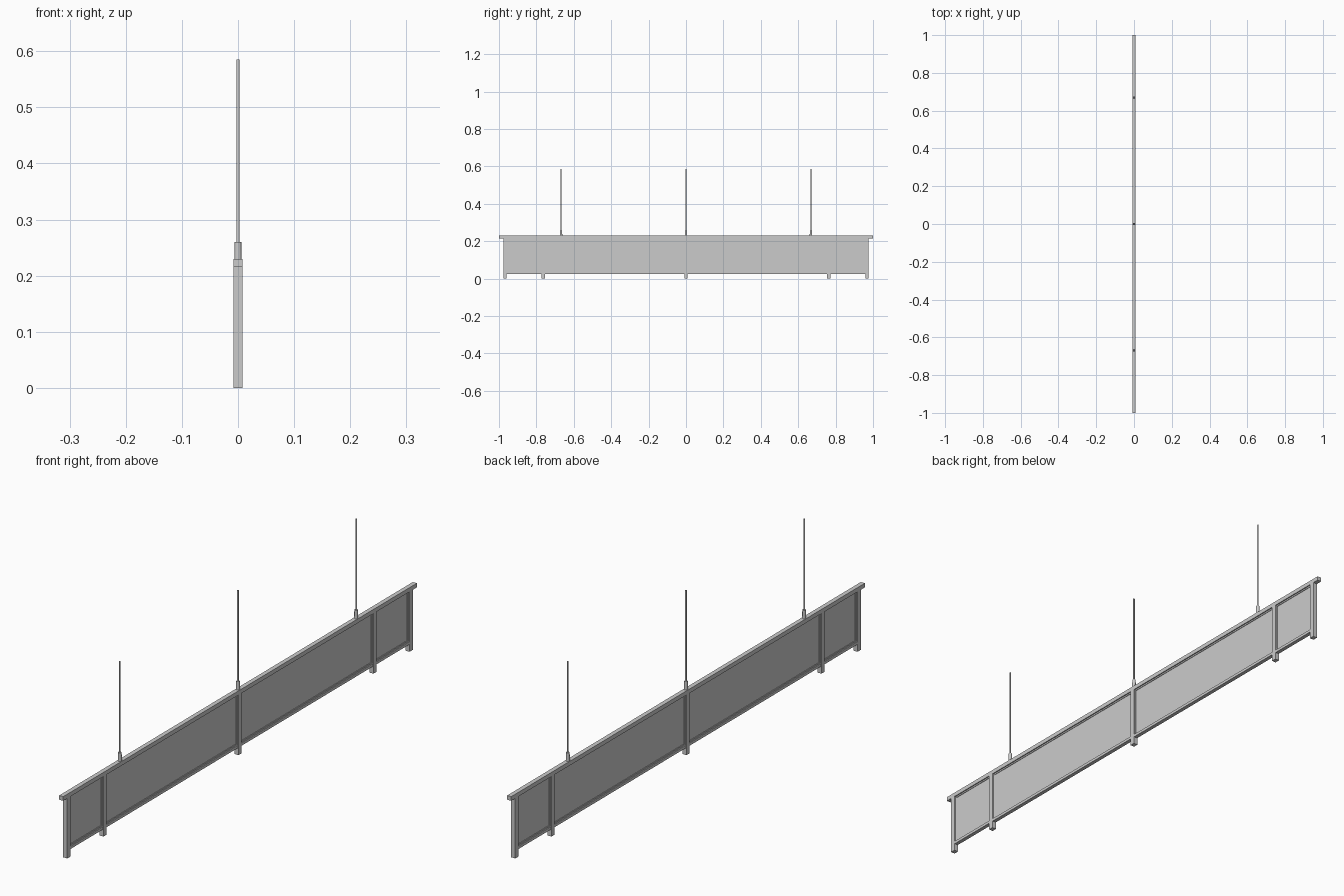
import bpy

if "Cube" in bpy.data.objects:
    bpy.data.objects.remove(bpy.data.objects["Cube"])


def box(name, y0, y1, z0, z1, half_x):
    bpy.ops.mesh.primitive_cube_add(size=1, location=(0, (y0 + y1) / 2, (z0 + z1) / 2))
    o = bpy.context.object
    o.name = name
    o.scale = (2 * half_x, y1 - y0, z1 - z0)
    bpy.ops.object.transform_apply(location=False, rotation=False, scale=True)
    return o


def rod(name, y, z0, z1, r0, r1):
    bpy.ops.mesh.primitive_cone_add(vertices=12, radius1=r0, radius2=r1, depth=z1 - z0,
                                    location=(0, y, (z0 + z1) / 2))
    o = bpy.context.object
    o.name = name
    bpy.ops.object.shade_smooth_by_angle()


HX = 0.008       # half depth of the frame
PW = 0.009       # half width of a post
RAIL_Z = 0.215   # underside of the top rail
LOW0, LOW1 = 0.026, 0.036
posts = [-0.968, -0.763, 0, 0.763, 0.968]

# Top rail
box("top_rail", -1, 1, RAIL_Z, 0.23, HX)

# Posts
for y in posts:
    box("post", y - PW, y + PW, 0, RAIL_Z, HX)

# Each bay: bottom rail, thin inner bead and recessed panel
B = 0.005
for a, b in zip(posts, posts[1:]):
    y0, y1 = a + PW, b - PW
    box("bottom_rail", y0, y1, LOW0, LOW1, 0.007)
    box("panel", y0, y1, LOW1, RAIL_Z, 0.002)
    box("bead_low", y0, y1, LOW1, LOW1 + B, 0.004)
    box("bead_top", y0, y1, RAIL_Z - B, RAIL_Z, 0.004)
    box("bead_left", y0, y0 + B, LOW1 + B, RAIL_Z - B, 0.004)
    box("bead_right", y1 - B, y1, LOW1 + B, RAIL_Z - B, 0.004)

# Hanging rods with sleeves
for y in (-0.668, 0, 0.668):
    rod("rod_sleeve", y, 0.23, 0.26, 0.0065, 0.006)
    rod("hanging_rod", y, 0.255, 0.585, 0.0027, 0.0027)
